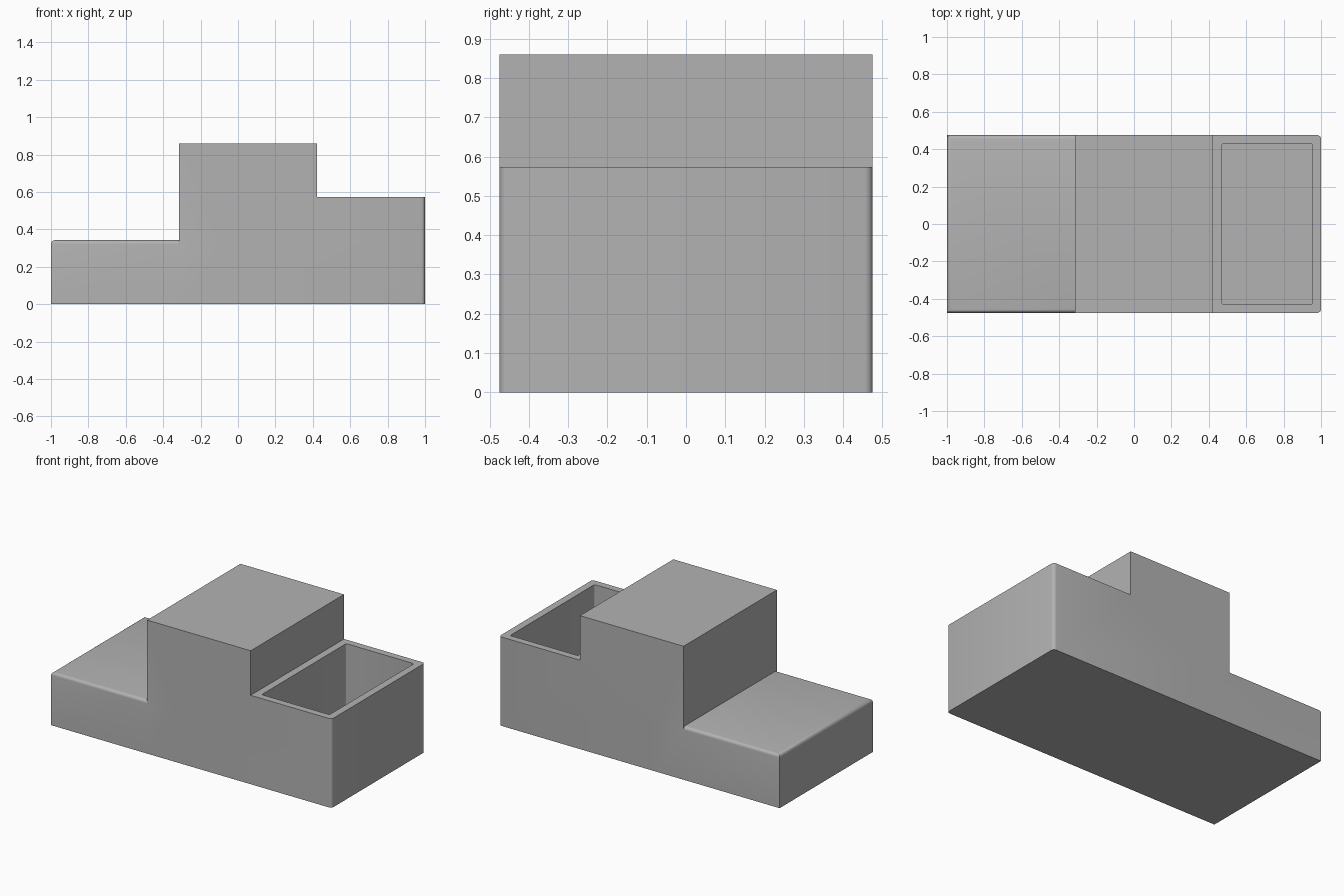
import bpy
import bmesh

HALF_Y = 0.475
RADIUS = 0.02

cube = bpy.data.objects.get("Cube")
if cube:
    bpy.data.objects.remove(cube, do_unlink=True)

grey = bpy.data.materials.new("plain grey")
grey.use_nodes = True
grey.diffuse_color = (0.45, 0.45, 0.45, 1)
grey.node_tree.nodes["Principled BSDF"].inputs["Base Color"].default_value = (0.45, 0.45, 0.45, 1)


def block(name, profile, half_y, rounded, radius):
    """Extrude an xz profile along y and round the edges picked by a rule on their midpoint and direction."""
    bm = bmesh.new()
    face = bm.faces.new([bm.verts.new((x, -half_y, z)) for x, z in profile])
    result = bmesh.ops.extrude_face_region(bm, geom=[face])
    verts = [g for g in result["geom"] if isinstance(g, bmesh.types.BMVert)]
    bmesh.ops.translate(bm, verts=verts, vec=(0, 2 * half_y, 0))
    bmesh.ops.recalc_face_normals(bm, faces=bm.faces[:])
    edges = [e for e in bm.edges
             if rounded((e.verts[0].co + e.verts[1].co) / 2, e.verts[0].co - e.verts[1].co)]
    bmesh.ops.bevel(bm, geom=edges, offset=radius, segments=4, profile=0.5, affect='EDGES')
    mesh = bpy.data.meshes.new(name)
    bm.to_mesh(mesh)
    bm.free()
    mesh.materials.append(grey)
    obj = bpy.data.objects.new(name, mesh)
    bpy.context.collection.objects.link(obj)
    return obj


def rect(x0, x1, z0, z1):
    return [(x0, z0), (x1, z0), (x1, z1), (x0, z1)]


def upright(d):
    return abs(d.z) > 0.1 and abs(d.x) + abs(d.y) < 0.001


# Cabin and cargo bed, with rounded tail corners
body = block("truck_body",
             [(-0.315, 0), (1, 0), (1, 0.573), (0.423, 0.573), (0.423, 0.86), (-0.315, 0.86)],
             HALF_Y, lambda m, d: m.x > 0.99 and upright(d), RADIUS)

# Hood, with rounded top rim, running into the cabin
hood = block("hood", rect(-1, -0.1, 0, 0.342), HALF_Y,
             lambda m, d: m.z > 0.34 and m.x < -0.2, RADIUS)

# Open well of the cargo bed
well = block("bed_well", rect(0.47, 0.953, 0.05, 0.7), 0.43,
             lambda m, d: upright(d), 0.01)

# Join the hood and hollow out the bed
for helper, operation in ((hood, 'UNION'), (well, 'DIFFERENCE')):
    mod = body.modifiers.new(helper.name, 'BOOLEAN')
    mod.object = helper
    mod.operation = operation
    mod.solver = 'EXACT'
    bpy.context.view_layer.objects.active = body
    bpy.ops.object.modifier_apply(modifier=mod.name)
    bpy.data.objects.remove(helper, do_unlink=True)

# Smooth the rounded edges only
bpy.ops.object.select_all(action='DESELECT')
body.select_set(True)
bpy.context.view_layer.objects.active = body
bpy.ops.object.shade_smooth_by_angle(angle=0.6)
